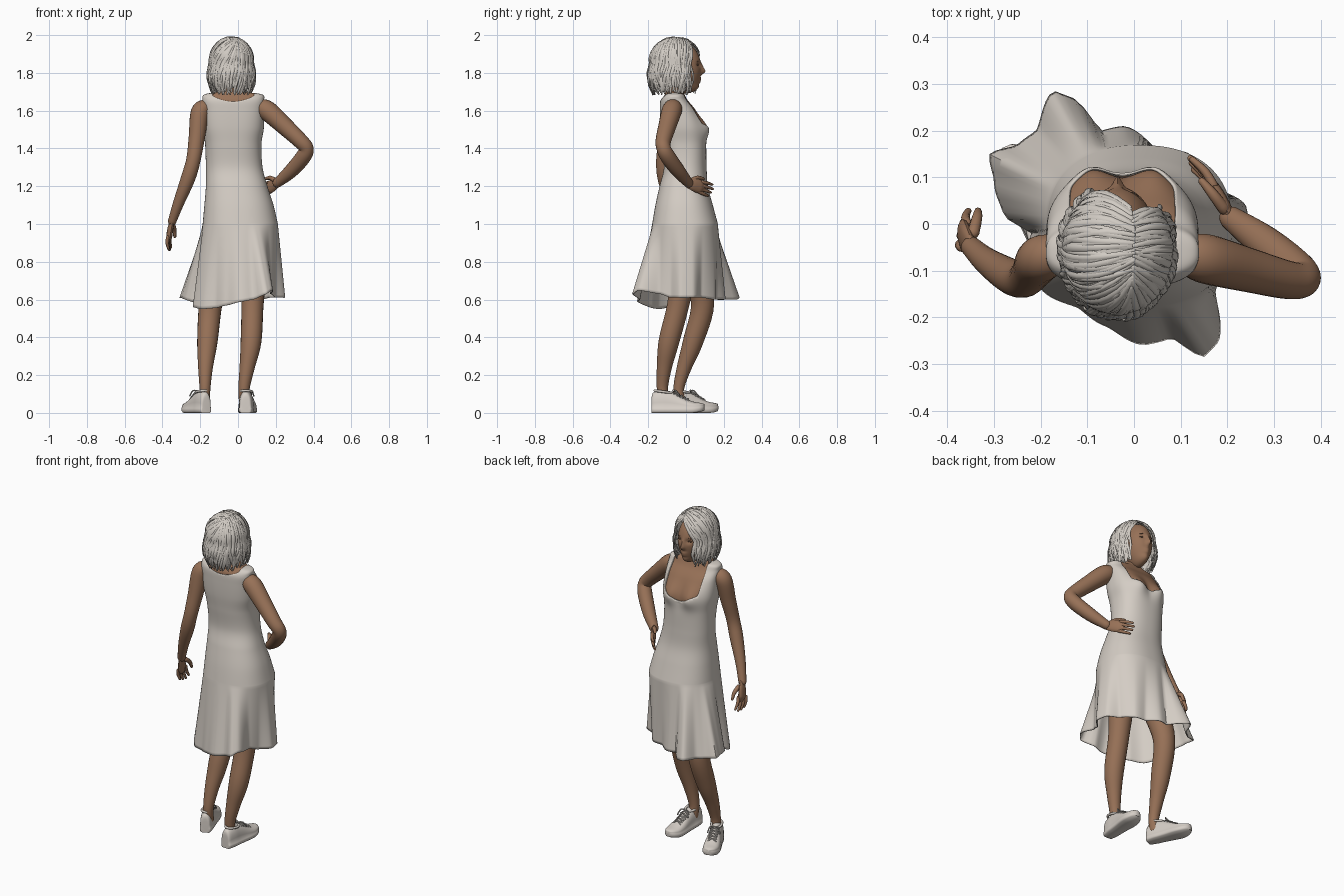
import bpy, bmesh, math, random
from mathutils import Vector as V

if "Cube" in bpy.data.objects:
    bpy.data.objects.remove(bpy.data.objects["Cube"])
random.seed(4)
PI = math.pi
def mat(name, *c):
    m = bpy.data.materials.new(name)
    m.diffuse_color = (*c, 1)
    m.use_nodes = True
    m.node_tree.nodes["Principled BSDF"].inputs["Base Color"].default_value = m.diffuse_color
    return m
SKIN = mat("brown skin", .31, .165, .095)
CLOTH = mat("warm white cloth", .66, .61, .555)
HAIR = mat("silver hair", .64, .60, .55)
SHOE = mat("white shoe", .67, .62, .57)
LACE = mat("pale grey lace", .55, .52, .48)
DARK = mat("dark brown eye", .16, .085, .05)

def catmull(pts, seg):
    """Smooth curve through tuples of any length."""
    out, n = [], len(pts)
    for i in range(n - 1):
        a, b, c, d = (pts[max(0, min(n - 1, i + k))] for k in (-1, 0, 1, 2))
        for t in (s/seg for s in range(seg)):
            out.append([.5*(2*q + (r - p)*t + (2*p - 5*q + 4*r - w)*t*t + (3*q - p - 3*r + w)*t**3)
                        for p, q, r, w in zip(a, b, c, d)])
    return out + [list(pts[-1])]

def loft(bm, rings, cap=True, closed=True):
    vs = [[bm.verts.new(p) for p in r] for r in rings]
    n = len(vs[0])
    for a, b in zip(vs, vs[1:]):
        for j in range(n if closed else n - 1):
            k = (j + 1) % n
            bm.faces.new((a[j], a[k], b[k], b[j]))
    if cap:
        bm.faces.new(vs[0])
        bm.faces.new(vs[-1])

def tube(bm, pts, sides=16, axis=(0, 1, 0), flat=1, seg=6):
    """Rounded tapering tube through (x, y, z, radius) points."""
    d = catmull(pts, seg)
    P, rings = [V(p[:3]) for p in d], []
    def ring(c, t, r):
        ax = V(axis(c) if callable(axis) else axis)
        n = (ax - t*ax.dot(t)).normalized()
        b = t.cross(n)
        rings.append([c + b*r*math.cos(2*PI*k/sides) + n*r*flat*math.sin(2*PI*k/sides) for k in range(sides)])
    for i, c in enumerate(P):
        t = (P[min(i + 1, len(P) - 1)] - P[max(i - 1, 0)]).normalized()
        r = d[i][3]
        if i == 0:
            ring(c - t*r*.8, t, r*.25); ring(c - t*r*.5, t, r*.75)
        ring(c, t, r)
        if i == len(P) - 1:
            ring(c + t*r*.5, t, r*.75); ring(c + t*r*.8, t, r*.25)
    loft(bm, rings)

def finish(bm, name, m):
    bmesh.ops.recalc_face_normals(bm, faces=bm.faces)
    me = bpy.data.meshes.new(name)
    bm.to_mesh(me)
    ob = bpy.data.objects.new(name, me)
    bpy.context.collection.objects.link(ob)
    me.materials.append(m)
    bpy.ops.object.select_all(action='DESELECT')
    ob.select_set(True)
    bpy.context.view_layer.objects.active = ob
    bpy.ops.object.shade_smooth_by_angle(angle=math.radians(55))
    return ob

# torso sections: z, centre x, centre y, half width, half depth, roundness
TORSO = [(1.78, -.035, -.045, .048, .050, 1), (1.725, -.035, -.055, .052, .052, 1), (1.70, -.03, -.06, .085, .055, .9),
         (1.685, -.025, -.06, .155, .060, .8), (1.655, -.025, -.06, .164, .076, .75), (1.60, -.025, -.04, .163, .098, .72),
         (1.51, -.025, -.02, .162, .115, .75), (1.42, -.025, -.010, .149, .116, .8), (1.30, -.02, -.004, .150, .113, .86),
         (1.20, -.007, -.012, .163, .128, .86), (1.10, .005, -.01, .183, .152, .86), (1.0, .012, -.005, .199, .174, .86)]
NA = 144
def section(s, inset=0):
    z, cx, cy, rx, ry, e = s
    out = []
    for a in (2*PI*j/NA for j in range(NA)):
        c, sn = math.cos(a), math.sin(a)
        x = cx + (rx - inset)*math.copysign(abs(c)**e, c)
        y = cy + (ry - inset)*math.copysign(abs(sn)**e, sn)
        if sn > 0:  # bust
            y += .032*sn*math.exp(-((abs(x + .025) - .072)/.055)**2 - ((z - 1.51)/.06)**2)
        out.append(V((x, y, z)))
    return out
dense = catmull(TORSO, 10)
bm = bmesh.new()
loft(bm, [section(s, .007) for s in dense[:-8]])
finish(bm, "torso_skin", SKIN)

# dress: fitted bodice blended into a folded hem
HEM = [(.25, -.03, .61), (.24, .04, .61), (.17, .08, .61), (.12, .15, .6), (.05, .16, .6), (-.02, .21, .6),
       (-.07, .2, .6), (-.13, .27, .6), (-.175, .285, .61), (-.21, .2, .6), (-.25, .17, .6), (-.31, .15, .61),
       (-.3, .09, .61), (-.28, .02, .6), (-.22, -.02, .58), (-.24, -.08, .56), (-.195, -.145, .55),
       (-.12, -.18, .555), (-.06, -.22, .57), (.02, -.26, .59), (.08, -.245, .6), (.15, -.285, .63),
       (.18, -.255, .65), (.175, -.14, .63), (.2, -.08, .61)]
polar = sorted((math.atan2(y, x + .02) % (2*PI), math.hypot(x + .02, y), z) for x, y, z in HEM)
polar = [(polar[-1][0] - 2*PI, *polar[-1][1:])] + polar + [(polar[0][0] + 2*PI, *polar[0][1:])]
def hem(a):
    a %= 2*PI
    for p, q in zip(polar, polar[1:]):
        if p[0] <= a <= q[0]:
            t = (a - p[0])/(q[0] - p[0])
            t = .5*t + .5*t*t*(3 - 2*t)
            r = p[1] + (q[1] - p[1])*t
            return V((-.02 + r*math.cos(a), r*math.sin(a), p[2] + (q[2] - p[2])*t))
rings = [section(s) for s in dense if s[0] < 1.697]
hip = rings[-1]
low = [hem(math.atan2(p.y, p.x + .02)) for p in hip]
rings += [[p.lerp(h, i/25) for p, h in zip(hip, low)] for i in range(1, 26)]
bm = bmesh.new()
loft(bm, rings, cap=False)
def open_neck(c):
    u = abs(c.x + .025)
    return u < .112 and c.z > (1.478 + .5*u if c.y > -.05 else 1.648 + 2.5*u*u)
bmesh.ops.delete(bm, geom=[f for f in bm.faces if open_neck(f.calc_center_median())], context='FACES')
for _ in range(5):  # even out the neckline edge
    new = {}
    for v in bm.verts:
        near = [e.other_vert(v).co for e in v.link_edges if e.is_boundary]
        if v.co.z > 1.3 and len(near) == 2:
            new[v] = v.co*.5 + (near[0] + near[1])*.25
    for v, co in new.items():
        v.co = co
so = finish(bm, "dress", CLOTH).modifiers.new("thickness", 'SOLIDIFY')
so.thickness = .005

# legs and upper arms are tapering tubes; hands are added to the arms
def limb(name, pts, *hand_args):
    bm = bmesh.new()
    tube(bm, pts, 22)
    if hand_args:
        hand(bm, *hand_args)
    finish(bm, name, SKIN)
def hand(bm, wrist, d, side, palm, k):
    w, d, side, palm = V(wrist), V(d).normalized(), V(side).normalized(), V(palm).normalized()
    at = lambda l, s, p, r: (*(w + (d*l + side*s + palm*p)*k), r*k)
    tube(bm, [at(-.01, 0, 0, .026), at(.03, .002, 0, .036), at(.07, 0, .003, .038), at(.085, 0, .005, .032)], 14, palm, .42)
    for i, l in enumerate((.066, .078, .084, .074)):
        s = (i - 1.5)*.0185
        tube(bm, [at(.075, s, .003, .0105), at(.075 + l*.5, s*1.15, .006, .0095), at(.075 + l, s*1.2, .02, .007)], 8, palm, 1, 3)
    tube(bm, [at(.015, .022, .005, .014), at(.05, .046, .015, .012), at(.09, .05, .025, .008)], 8, palm, 1, 3)
limb("left_leg", [(-.085, 0, 1.06, .08), (-.11, .045, .80, .074), (-.145, .088, .58, .062), (-.162, .038, .38, .054),
                  (-.172, -.010, .24, .039), (-.175, -.038, .13, .029), (-.178, -.03, .06, .03)])
limb("right_leg", [(.095, -.01, 1.06, .08), (.085, -.01, .80, .074), (.077, -.040, .58, .059), (.069, -.09, .38, .055),
                   (.048, -.115, .24, .040), (.032, -.125, .13, .030), (.035, -.115, .06, .03)])
limb("left_arm", [(-.165, -.065, 1.615, .043), (-.200, -.075, 1.59, .050), (-.218, -.10, 1.46, .043), (-.236, -.12, 1.34, .038),
                  (-.265, -.112, 1.24, .038), (-.315, -.080, 1.11, .029), (-.350, -.048, 1.01, .022)],
     (-.352, -.045, 1.005), (-.22, .3, -1), (.25, 1, .2), (1, .1, 0), .97)
limb("right_arm", [(.110, -.065, 1.615, .043), (.155, -.075, 1.60, .053), (.25, -.10, 1.515, .047), (.33, -.12, 1.44, .041),
                   (.362, -.118, 1.40, .038), (.345, -.095, 1.355, .041), (.28, -.04, 1.28, .037), (.205, .015, 1.215, .025)],
     (.205, .015, 1.215), (-.42, .82, -.25), (0, .25, 1), (-1, -.3, 0), .95)

# shoes: length position, half width, height
SECT = [(0, .016, .06), (.006, .029, .105), (.05, .037, .12), (.09, .039, .115), (.13, .042, .10), (.18, .047, .073),
        (.22, .046, .058), (.25, .036, .048), (.267, .022, .04), (.274, .008, .034)]
def shoe(name, heel, turn, scale):
    ca, sa = math.cos(turn), math.sin(turn)
    place = lambda x, y, z: V((heel[0] + scale*(x*ca - y*sa), heel[1] + scale*(x*sa + y*ca), z))
    bm, rings = bmesh.new(), []
    for s, w, h in catmull(SECT, 4):
        lift = .012*max(0, (s - .2)/.074)**2  # toe spring
        side = [(-w + .004, 0), (-w - .002, .008), (-w - .002, .024), (-w, .026)]
        arc = [(-w*math.cos(PI*k/16), .026 + max(h - .026, .002)*math.sin(PI*k/16)**.7) for k in range(1, 16)]
        rings.append([place(x, s, z + lift) for x, z in side + arc + [(-x, z) for x, z in side[::-1]]])
    loft(bm, rings)
    tube(bm, [(*place(.03*math.cos(a), .062 + .045*math.sin(a), .112 - .006*math.sin(a)), .007)
              for a in (PI*k/6 for k in range(13))], 8, (0, 0, 1), 1, 3)  # padded collar
    finish(bm, name + "_shoe", SHOE)
    bm = bmesh.new()
    for d in (-1, 1):
        for i in range(5):
            s, z = .118 + .016*i, .113 - .009*i
            tube(bm, [(*place(-.024*d, s, z - .014), .0035), (*place(0, s + .006, z), .0035),
                      (*place(.024*d, s + .012, z - .016), .0035)], 6, (0, 0, 1), 1, 3)
        tube(bm, [(*place(0, .118, .115), .004), (*place(.025*d, .125, .118), .004),
                  (*place(.035*d, .145, .090), .004)], 6, (0, 0, 1), 1, 3)
    finish(bm, name + "_laces", LACE)
shoe("left", (-.168, -.080), math.radians(23), .98)
shoe("right", (.040, -.182), math.radians(-3), 1.02)

# head with modelled face, looking along +y
HC = V((-.035, -.018, 1.825))
g = lambda v, c, w: math.exp(-((v - c)/w)**2)
bm = bmesh.new()
bmesh.ops.create_uvsphere(bm, u_segments=72, v_segments=56, radius=1)
for v in bm.verts:
    x, y, z = v.co
    X, Z = x*.078*(1 - .22*max(0, -z)**1.5), z*.135
    Y = y*.098 if y > 0 else y*.11*(1 - .35*max(0, -z))
    if y > 0:  # nose, eye sockets, lips, chin
        Y += .022*g(X, 0, .011)*g(Z, -.018, .016) + .010*g(X, 0, .009)*g(Z, .008, .02)
        Y -= .010*g(abs(X), .030, .016)*g(Z, .018, .012)
        Y += .009*g(X, 0, .02)*(g(Z, -.056, .007) + g(Z, -.070, .008)) + .022*g(X, 0, .035)*g(Z, -.11, .03)
    v.co = HC + V((X, Y, Z))
finish(bm, "head", SKIN)
bm = bmesh.new()
for d in (-1, 1):
    for y, z, r, dy, dz in ((.080, .018, .0045, -.003, -.001), (.084, .037, .0028, -.006, -.003)):
        q = HC + V((.030*d, y, z))
        tube(bm, [(q.x - .012*d, q.y, q.z + dz, r*.6), (q.x, q.y, q.z, r), (q.x + .013*d, q.y + dy, q.z + dz, r*.6)], 8)
finish(bm, "eyes_and_brows", DARK)

# hair: one flow surface, used for the under layer and for loose locks
C, SEMI = V((-.035, -.055, 1.86)), V((.117, .137, .132))
A0, A1 = math.radians(54), math.radians(327)
def flow(a, t, k=1, end=1.71, y0=0):
    ca = math.cos(a)
    start = V((.25, (.85 if ca > 0 else .55)*ca + y0, .8)).normalized()
    d = start.slerp(V((math.sin(a), ca, -.1)).normalized(), min(1, t*2))
    u = max(0, t*2 - 1)
    f = k*(1 + .10*math.sin(PI*u*.9) - .12*u**3)
    p = C + V((d.x*SEMI.x*f, d.y*SEMI.y*f, d.z*SEMI.z*k))
    p.z += (end - p.z)*u
    return p
bm = bmesh.new()
loft(bm, [[flow(A0 + (A1 - A0)*j/60, i/30, .95, 1.725) for j in range(61)] for i in range(31)], False, False)
finish(bm, "hair_under_layer", HAIR)
bm = bmesh.new()
for i in range(240):
    a = A0 + (A1 - A0)*(i + random.random())/240
    k, end, y0 = random.uniform(.955, 1.015), random.uniform(1.685, 1.74), random.uniform(-.12, .12)
    ph, r, pts = random.uniform(0, 6), random.uniform(.005, .010), []
    for t in (s/8 for s in range(9)):
        p = flow(a + .13*t*math.sin(6*t + ph), t, k + .035*t*math.sin(8*t + ph), end, y0)
        pts.append((*p, r*(.5 + 1.9*t*(1 - t) + .1*(1 - t))))
    tube(bm, pts, 6, lambda c: c - V((C.x, C.y, min(c.z, C.z) - .001)), .45, 2)
finish(bm, "hair_locks", HAIR)
